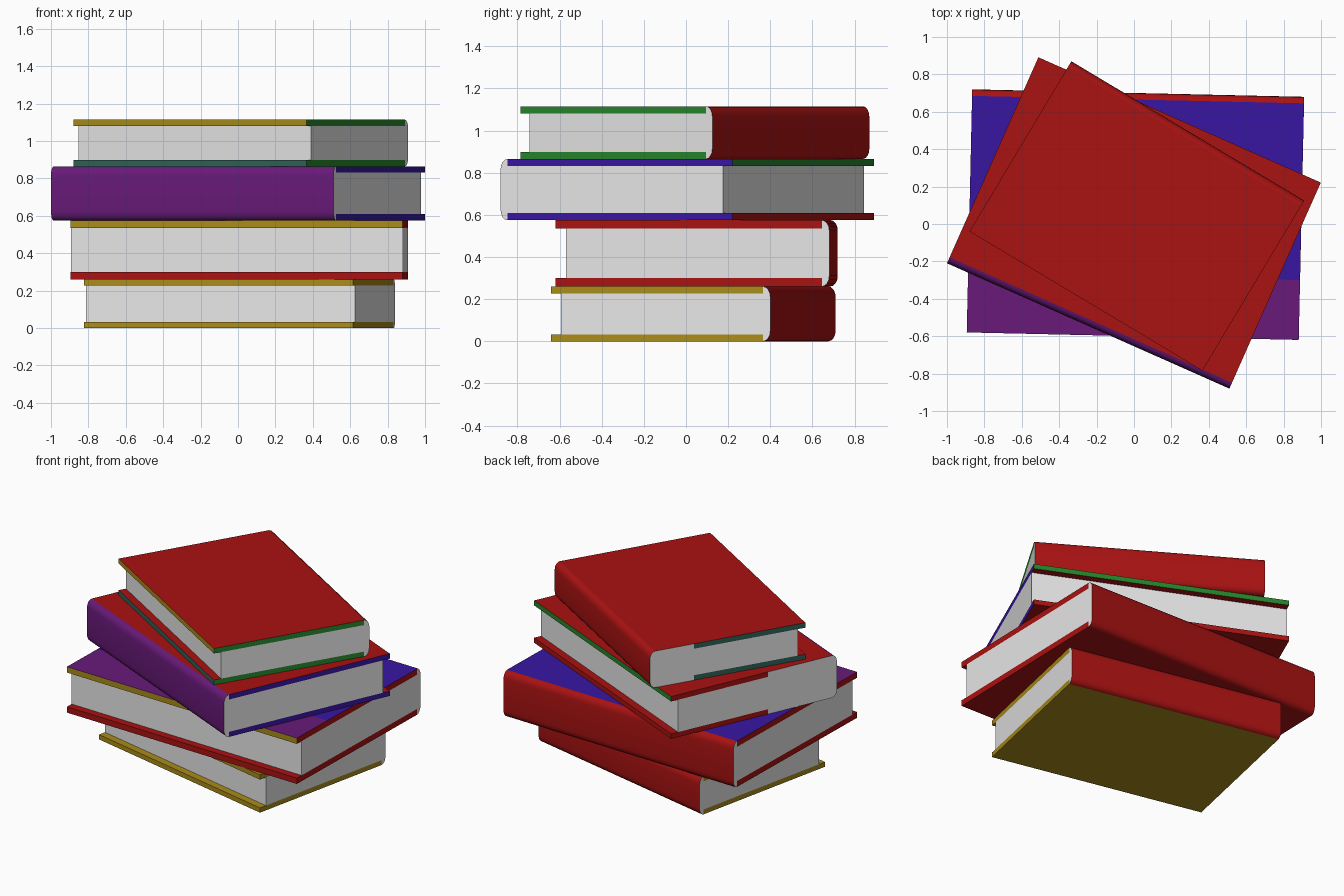
import bpy
import bmesh
import math
from mathutils import Vector

cube = bpy.data.objects.get("Cube")
if cube:
    bpy.data.objects.remove(cube, do_unlink=True)

COLOURS = {
    "page": (0.8, 0.8, 0.8),
    "red": (0.4, 0.006, 0.006),
    "yellow": (0.4, 0.26, 0.01),
    "green": (0.02, 0.24, 0.025),
    "teal": (0.03, 0.12, 0.1),
    "purple": (0.14, 0.01, 0.19),
    "blue": (0.04, 0.008, 0.36),
}
NAMES = list(COLOURS)
MATERIALS = []
for name, rgb in COLOURS.items():
    mat = bpy.data.materials.new(name)
    mat.use_nodes = True
    mat.diffuse_color = (*rgb, 1)
    shader = next(n for n in mat.node_tree.nodes if n.type == "BSDF_PRINCIPLED")
    shader.inputs["Base Color"].default_value = (*rgb, 1)
    MATERIALS.append(mat)

ROUND_DEPTH, ROUND_HEIGHT = 0.035, 0.05  # rounded spine edges
OVERHANG = 0.05                          # covers past the pages


def side_of(normal):
    """Name the side a face points to, in the book's own frame."""
    axis = max(range(3), key=lambda i: abs(normal[i]))
    sides = (("start", "end"), ("spine", "fore"), ("bottom", "top"))
    return sides[axis][normal[axis] > 0]


def prism(name, profile, length, place, colour, cut=None):
    """Sweep a depth/height profile along the spine and colour its faces."""
    bm = bmesh.new()
    base = bm.faces.new([bm.verts.new((0, y, z)) for y, z in profile])
    swept = bmesh.ops.extrude_face_region(bm, geom=[base], use_keep_orig=True)
    moved = [g for g in swept["geom"] if isinstance(g, bmesh.types.BMVert)]
    bmesh.ops.translate(bm, vec=(length, 0, 0), verts=moved)
    bmesh.ops.recalc_face_normals(bm, faces=bm.faces[:])
    if cut:
        bmesh.ops.bisect_plane(bm, geom=bm.verts[:] + bm.edges[:] + bm.faces[:],
                               plane_co=(0, cut, 0), plane_no=(0, 1, 0))
    bm.normal_update()
    for face in bm.faces:
        chosen = colour(face.normal, face.calc_center_median())
        face.material_index = NAMES.index(chosen)
    mesh = bpy.data.meshes.new(name)
    bm.to_mesh(mesh)
    bm.free()
    for mat in MATERIALS:
        mesh.materials.append(mat)
    obj = bpy.data.objects.new(name, mesh)
    obj.location, obj.rotation_euler.z = place
    bpy.context.collection.objects.link(obj)
    return obj


def cover(name, z0, z1, depth, length, place, scheme):
    """Flat board; faces nearer the spine than the cut may differ."""
    cut, near = scheme.get("cut"), scheme.get("near", {})

    def colour(normal, centre):
        side = side_of(normal)
        if cut and centre.y < cut and side in near:
            return near[side]
        return scheme.get(side, scheme["base"])

    y0 = ROUND_DEPTH
    prism(name, [(y0, z0), (depth, z0), (depth, z1), (y0, z1)],
          length, place, colour, cut)


def book(label, start, finish, depth, z0, z1, board, spine, upper, lower):
    """Book whose spine runs from start to finish, pages to its left."""
    run = Vector(finish) - Vector(start)
    length, height = run.length, z1 - z0
    place = ((*start, z0), math.atan2(run.y, run.x))

    # page block with the rounded spine in one section
    arc = [(ROUND_DEPTH * (1 - math.cos(a)), ROUND_HEIGHT * (1 - math.sin(a)))
           for a in (i * math.pi / 8 for i in range(5))]
    lower_arc = arc[::-1]
    upper_arc = [(y, height - z) for y, z in arc]
    inner = depth - OVERHANG
    profile = ([(inner, board), (inner, height - board),
                (ROUND_DEPTH, height - board)] + upper_arc[::-1]
               + lower_arc[::-1] + [(ROUND_DEPTH, board)])

    def colour(normal, centre):
        on_spine = centre.y < ROUND_DEPTH and abs(normal.x) < 0.5
        return spine if on_spine else "page"

    pages = prism(label + "_pages_and_spine", profile, length, place, colour)
    bpy.ops.object.select_all(action="DESELECT")
    pages.select_set(True)
    bpy.context.view_layer.objects.active = pages
    bpy.ops.object.shade_smooth_by_angle(angle=math.radians(40))

    # boards
    cover(label + "_lower_cover", 0, board, depth, length, place, lower)
    cover(label + "_upper_cover", height - board, height, depth, length, place, upper)


# bottom book
plain = {"base": "yellow"}
book("bottom_book", (0.84, 0.40), (-0.60, 0.71), 1.065, 0, 0.26, 0.033,
     "red", plain, plain)

# second book
book("second_book", (0.91, 0.68), (-0.865, 0.72), 1.30, 0.26, 0.575, 0.04, "red",
     {"base": "red", "top": "purple", "fore": "yellow", "cut": 0.98,
      "near": {"top": "blue"}},
     {"base": "red"})

# third book
third = {"base": "red", "end": "blue", "cut": 0.5, "near": {"start": "page"}}
book("third_book", (-1.0, -0.21), (0.51, -0.88), 1.205, 0.575, 0.865, 0.034,
     "purple", {**third, "fore": "green"}, third)

# top book
top = {"base": "red", "start": "green", "end": "teal", "cut": 0.3,
       "near": {"end": "page"}}
book("top_book", (0.91, 0.125), (-0.335, 0.87), 1.06, 0.865, 1.115, 0.034,
     "red", {**top, "fore": "yellow"}, {**top, "fore": "teal"})
